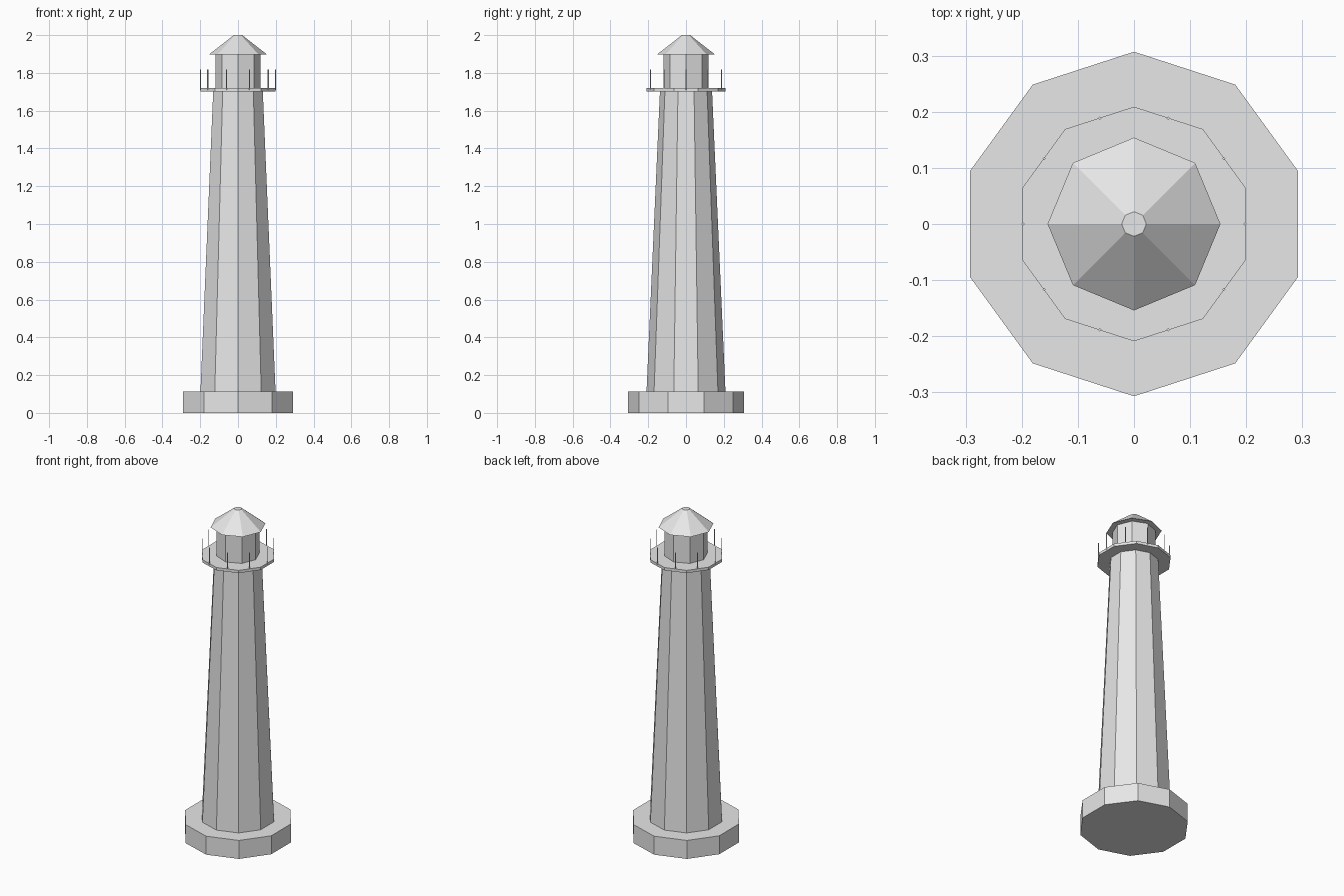
import bpy
import math

if "Cube" in bpy.data.objects:
    bpy.data.objects.remove(bpy.data.objects["Cube"])

# One flat pale grey for the whole model
grey = bpy.data.materials.new("pale_grey")
grey.diffuse_color = (0.8, 0.8, 0.8, 1.0)
grey.use_nodes = True
grey.node_tree.nodes["Principled BSDF"].inputs["Base Color"].default_value = grey.diffuse_color


def drum(name, sides, r_low, r_high, z_low, z_high, x=0.0, y=0.0):
    """Flat-faced prism or tapered drum with its first corner on +y."""
    bpy.ops.mesh.primitive_cone_add(
        vertices=sides, radius1=r_low, radius2=r_high, depth=z_high - z_low,
        location=(x, y, (z_low + z_high) / 2))
    obj = bpy.context.object
    obj.name = name
    obj.data.materials.append(grey)
    return obj


# Ten-sided plinth, tapered tower and gallery deck
drum("plinth", 10, 0.307, 0.307, 0.0, 0.113)
drum("tower", 10, 0.209, 0.138, 0.113, 1.702)
drum("gallery_deck", 10, 0.209, 0.209, 1.702, 1.719)

# Eight-sided lantern room and roof with a small flat top
drum("lantern_room", 8, 0.12, 0.12, 1.719, 1.897)
drum("roof", 8, 0.154, 0.022, 1.897, 2.0)

# Thin railing posts at the middle of each deck edge
for i in range(10):
    a = math.tau * i / 10
    drum(f"railing_post_{i + 1}", 4, 0.003, 0.003, 1.71, 1.817,
         0.198 * math.cos(a), 0.198 * math.sin(a))
